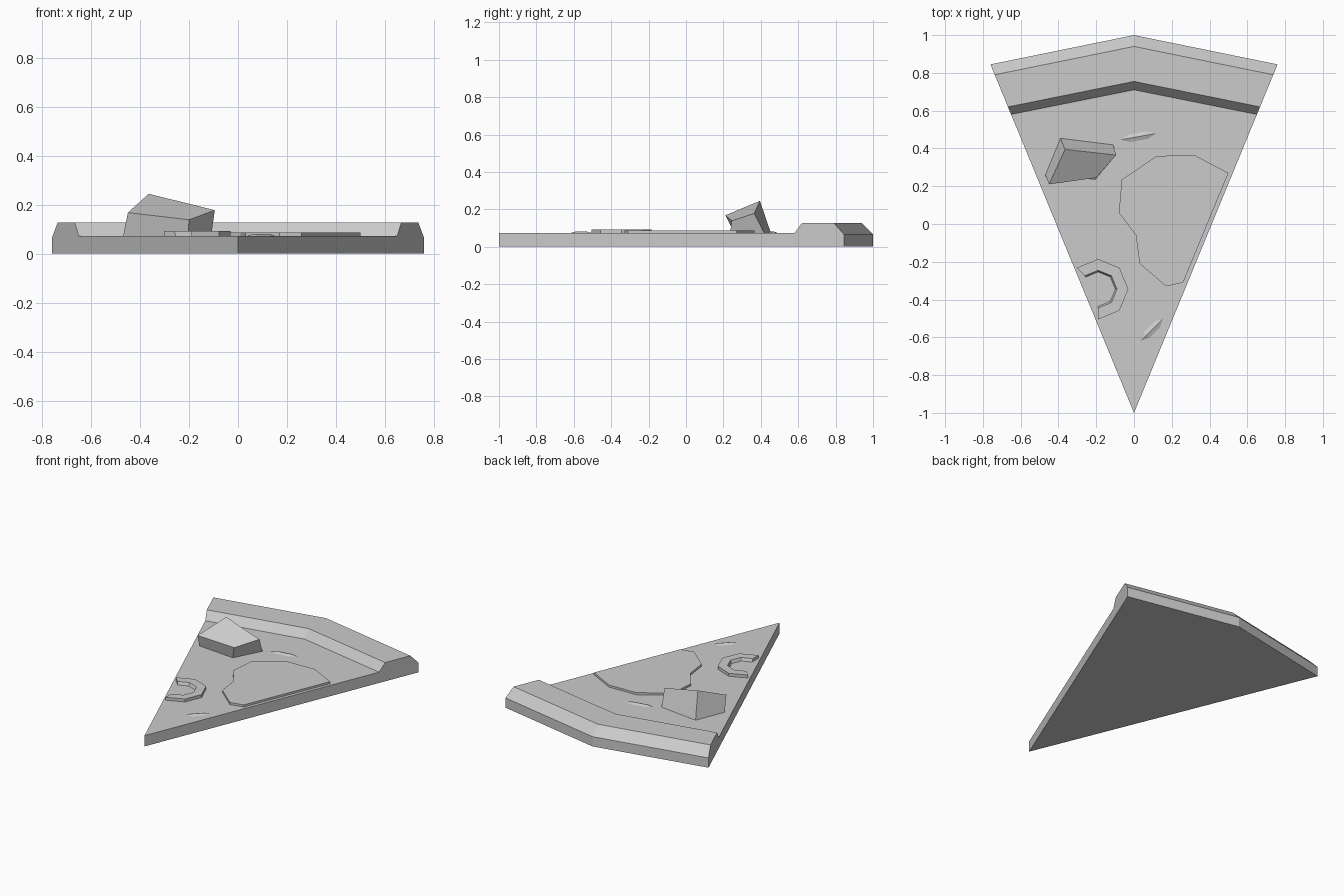
import bpy, math
from mathutils import Vector

if "Cube" in bpy.data.objects:
    bpy.data.objects.remove(bpy.data.objects["Cube"])

TOP = 0.073  # height of the flat slice surface


def make(name, verts, faces):
    me = bpy.data.meshes.new(name)
    me.from_pydata(verts, [], faces)
    me.validate()
    ob = bpy.data.objects.new(name, me)
    bpy.context.collection.objects.link(ob)
    return ob


def prism(name, lower, upper):
    """Solid between two matching counter-clockwise outlines."""
    n = len(lower)
    faces = [list(range(n))[::-1], list(range(n, 2 * n))]
    faces += [(i, (i + 1) % n, n + (i + 1) % n, n + i) for i in range(n)]
    return make(name, lower + upper, faces)


def at_z(pts, z):
    return [(x, y, z) for x, y in pts]


# Slice and crust: (y at middle, y at cut edge, z), lofted left-middle-right
profile = [(1, 0.845, 0), (1, 0.845, 0.066), (0.94, 0.79, 0.127),
           (0.755, 0.62, 0.127), (0.71, 0.58, TOP)]
verts = [(0, -1, 0), (0, -1, TOP)]
for mid, side, z in profile:
    x = 0.76 * (side + 1) / 1.845
    verts += [(-x, side, z), (0, mid, z), (x, side, z)]
n = len(profile)
faces = []
for i in range(n - 1):
    a, b = 2 + 3 * i, 5 + 3 * i
    faces += [(a + 1, a, b, b + 1), (a + 2, a + 1, b + 1, b + 2)]
last = 2 + 3 * (n - 1)
faces += [(0, 2, 3, 4), (1, last + 2, last + 1, last)]
faces.append([0, 1] + [2 + 3 * i for i in reversed(range(n))])
faces.append([1, 0] + [4 + 3 * i for i in range(n)])
make("slice_with_crust", verts, faces)

# Flat topping patch
patch = [(0.12, 0.36), (-0.065, 0.235), (-0.08, 0.06), (0.01, -0.06),
         (0.03, -0.21), (0.17, -0.33), (0.26, -0.31), (0.5, 0.27), (0.32, 0.365)]
prism("flat_topping", at_z(patch, TOP - 0.003), at_z(patch, 0.087))


# Octagonal ring segment, open on the left
def arc(r, z):
    return [(-0.19 + r * math.cos(math.radians(a)),
             -0.345 + r * math.sin(math.radians(a)), z)
            for a in range(-90, 136, 45)]


prism("ring_topping",
      arc(0.16, TOP - 0.003) + arc(0.09, TOP - 0.003)[::-1],
      arc(0.16, 0.093) + arc(0.1, 0.093)[::-1])

# Tilted chunk
prism("chunk_topping",
      at_z([(-0.47, 0.26), (-0.205, 0.235), (-0.11, 0.42), (-0.39, 0.455)], TOP - 0.003),
      [(-0.45, 0.21, 0.168), (-0.2, 0.245, 0.139),
       (-0.095, 0.365, 0.178), (-0.365, 0.395, 0.245)])


# Thin herb flakes: low ridged slivers
def flake(name, a, b, width):
    a, b = Vector((*a, TOP - 0.001)), Vector((*b, TOP - 0.001))
    d = b - a
    side = Vector((-d.y, d.x, 0)).normalized() * width / 2
    p, q = a + d * 0.25, a + d * 0.75
    up = Vector((0, 0, 0.009))
    v = [a, p - side, q - side, b, q + side, p + side, p + up, q + up]
    f = [(5, 4, 3, 2, 1, 0), (0, 1, 6), (1, 2, 7, 6), (2, 3, 7),
         (3, 4, 7), (4, 5, 6, 7), (5, 0, 6)]
    make(name, [tuple(c) for c in v], f)


flake("herb_back", (-0.075, 0.445), (0.12, 0.48), 0.045)
flake("herb_front", (0.035, -0.62), (0.155, -0.5), 0.045)
